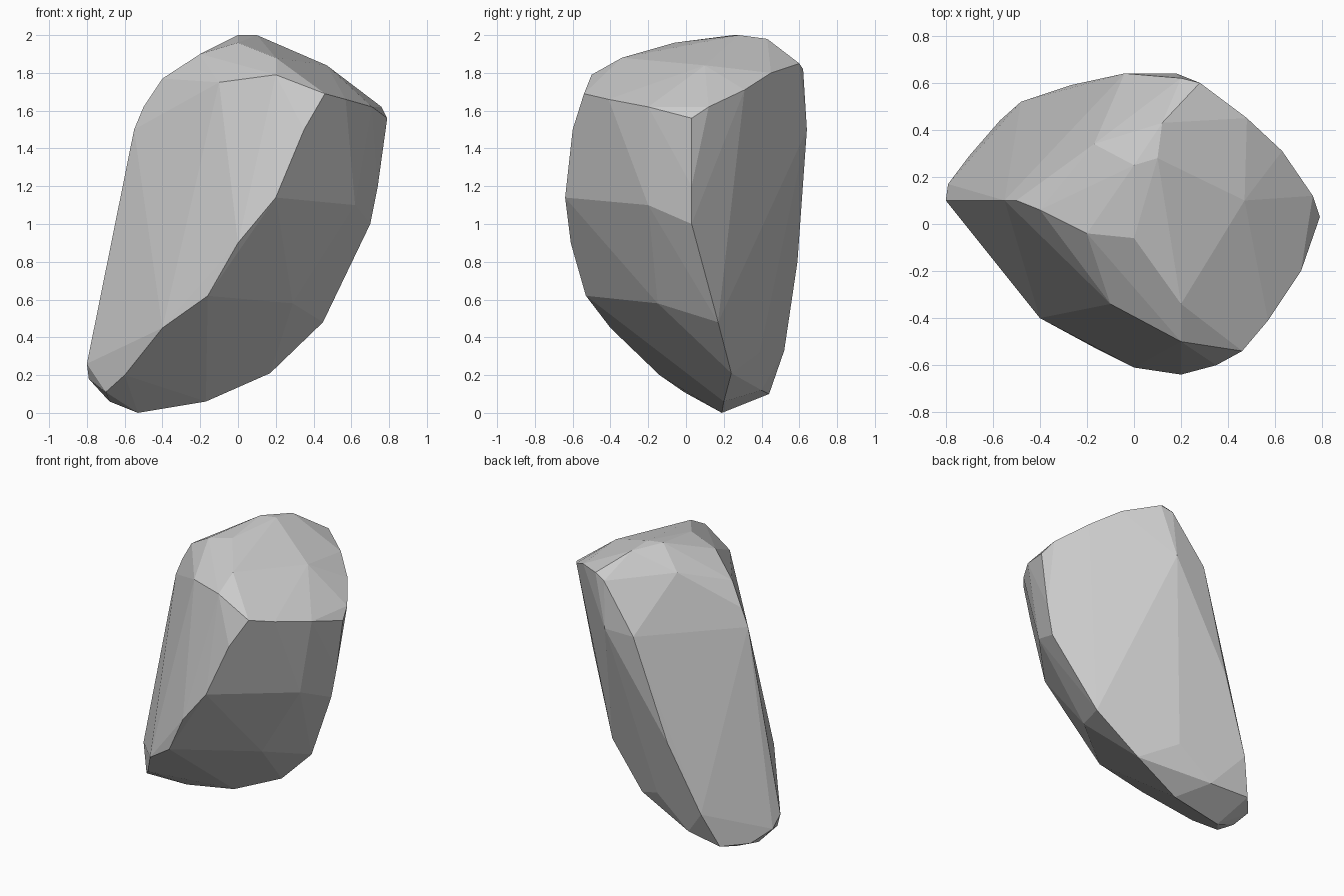
import bpy, bmesh

# Ridges and rims of the faceted boulder (its convex hull gives the facets)
front_ridge = [(.46, -.54, 1.69), (.35, -.6, 1.5), (.2, -.64, 1.14), (0, -.61, .9),
               (-.16, -.53, .62), (-.4, -.4, .45), (-.6, -.14, .2), (-.7, -.01, .11)]
right_ridge = [(.79, .03, 1.56), (.74, .03, 1.2), (.7, .03, 1.0), (.6, .08, .8),
               (.45, .17, .48), (.17, .24, .21), (-.17, .2, .06)]
back_ridge = [(.2, .62, 1.82), (.18, .64, 1.5), (-.04, .64, 1.5), (-.27, .59, .8),
              (-.48, .52, .33), (-.57, .44, .1)]
left_ridge = [(-.5, .1, 1.62), (-.55, .1, 1.5), (-.8, .1, .26), (-.79, .17, .18), (-.68, .17, .06)]
base = [(-.53, .19, 0), (-.3, .4, .12), (-.7, .29, .1), (-.05, .39, .32)]
top_rim = [(.57, -.41, 1.66), (.71, -.2, 1.62), (.76, .12, 1.62), (.63, .31, 1.71), (.48, .45, 1.8),
           (.28, .6, 1.85), (-.17, .34, 1.87), (-.4, .06, 1.77), (-.1, -.34, 1.75), (.2, -.5, 1.79)]
crown = [(0, .25, 2), (.1, .28, 2), (.12, .43, 1.98), (0, -.06, 1.96), (-.2, -.04, 1.9),
         (.2, -.34, 1.88), (.47, .1, 1.84)]
# Swellings on the two right-hand faces
swellings = [(.62, -.2, 1.1), (.29, -.15, .58), (.52, .27, 1.38)]

bm = bmesh.new()
for line in (front_ridge, right_ridge, back_ridge, left_ridge, base, top_rim, crown, swellings):
    for p in line:
        bm.verts.new(p)
bmesh.ops.convex_hull(bm, input=bm.verts)
bmesh.ops.delete(bm, geom=[v for v in bm.verts if not v.link_faces], context='VERTS')

# Merge nearly coplanar triangles into larger flat facets
bmesh.ops.dissolve_limit(bm, angle_limit=.05, verts=bm.verts, edges=bm.edges)
bmesh.ops.recalc_face_normals(bm, faces=bm.faces)

mesh = bpy.data.meshes.new("boulder")
bm.to_mesh(mesh)
bm.free()
boulder = bpy.data.objects.new("boulder", mesh)
bpy.context.collection.objects.link(boulder)
